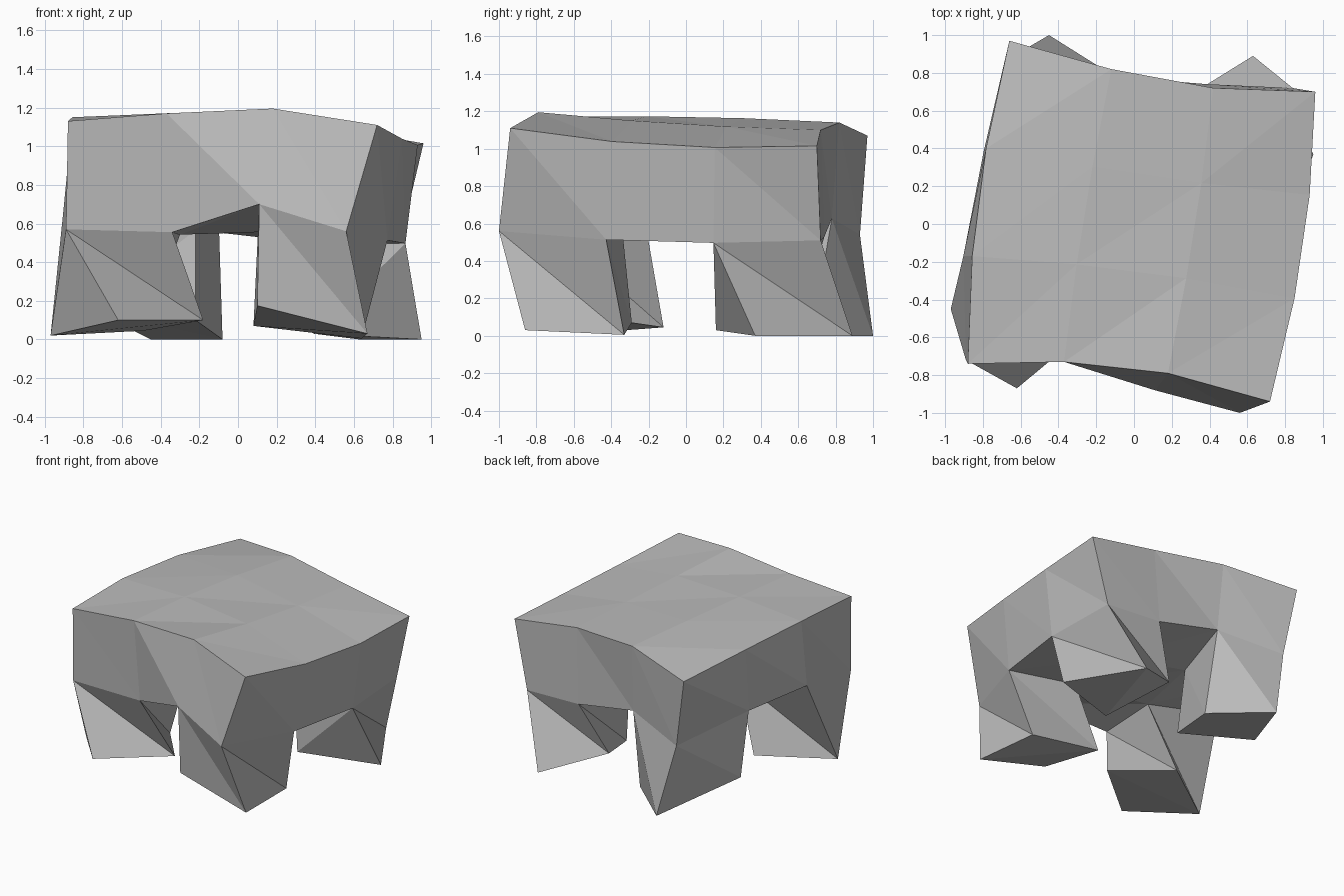
import bpy
import bmesh
from mathutils import Vector

old = bpy.data.objects.get("Cube")
if old:
    bpy.data.objects.remove(old, do_unlink=True)

# One plain grey for the whole table
grey = bpy.data.materials.new("plain grey")
grey.use_nodes = True
colour = (0.5, 0.5, 0.5, 1)
grey.diffuse_color = colour
grey.node_tree.nodes["Principled BSDF"].inputs["Base Color"].default_value = colour

bm = bmesh.new()


def loft(front, back, bulge_x, lift, tilt, sag):
    """Grid of vertices between a front and a back edge, bent outwards in the middle."""
    grid = {}
    last = len(front) - 1
    for column, (start, end) in enumerate(zip(front, back)):
        across = 2 * column / last - 1
        inner = 0 < column < last
        for row in range(last + 1):
            point = Vector(start).lerp(Vector(end), row / last)
            if 0 < row < last:
                point.x += bulge_x * across
                point.z += lift + tilt * across - (sag if inner else 0)
            grid[column, row] = bm.verts.new(point)
    return grid


def split_face(a, b, c, d):
    """Four-sided patch folded along the diagonal from a to c."""
    bm.faces.new((a, b, c))
    bm.faces.new((a, c, d))


def cell_corners(column, row):
    return [(column, row), (column + 1, row), (column + 1, row + 1), (column, row + 1)]


# Warped upper and lower surfaces of the slab
top = loft(
    [(-.88, -.74, 1.13), (-.37, -.73, 1.17), (.18, -.79, 1.195), (.72, -.94, 1.11)],
    [(-.66, .97, 1.07), (-.12, .82, 1.14), (.42, .72, 1.10), (.96, .70, 1.015)],
    bulge_x=.05, lift=0, tilt=-.04, sag=0)
under = loft(
    [(-.89, -.72, .57), (-.34, -.70, .555), (.11, -.88, .70), (.56, -1, .56)],
    [(-.57, .93, .54), (-.10, .78, .627), (.39, .74, .53), (.84, .72, .51)],
    bulge_x=.12, lift=.04, tilt=-.07, sag=.1)

# Sole corners of the four twisted legs, keyed by the slab cell they hang from
soles = {
    (0, 0): [(-.62, -.87, .10), (-.18, -.505, .10), (-.49, -.12, .045), (-.97, -.45, .02)],
    (2, 0): [(.10, -.84, .175), (.67, -.86, .03), (.64, -.33, .005), (.08, -.29, .07)],
    (2, 2): [(.39, .16, .03), (.95, .37, 0), (.63, .89, 0), (.21, .63, .16)],
    (0, 2): [(-.75, .41, .15), (-.22, .205, .10), (-.08, .67, 0), (-.45, 1, 0)],
}


def add_leg(cell, sole):
    """Twisted leg: four folded sides and a folded sole."""
    turn = 1 if cell[1] else 0
    upper = [under[key] for key in cell_corners(*cell)]
    lower = [bm.verts.new(point) for point in sole]
    upper = upper[turn:] + upper[:turn]
    lower = lower[turn:] + lower[:turn]
    for i in range(4):
        j = (i + 1) % 4
        if j:
            split_face(upper[i], upper[j], lower[j], lower[i])
        else:
            split_face(upper[j], lower[j], lower[i], upper[i])
    split_face(*reversed(lower))


# Slab top, slab underside and legs
for column in range(3):
    for row in range(3):
        keys = cell_corners(column, row)
        split_face(*[top[key] for key in keys])
        if (column, row) in soles:
            add_leg((column, row), soles[column, row])
        else:
            split_face(*[under[key] for key in reversed(keys)])

# Slab sides, walking round the rim
rim = [(i, 0) for i in range(3)] + [(3, i) for i in range(3)]
rim += [(3 - i, 3) for i in range(3)] + [(0, 3 - i) for i in range(3)]
for here, after in zip(rim, rim[1:] + rim[:1]):
    split_face(top[here], top[after], under[after], under[here])

bmesh.ops.recalc_face_normals(bm, faces=bm.faces)

mesh = bpy.data.meshes.new("warped_table")
bm.to_mesh(mesh)
bm.free()
mesh.materials.append(grey)
table = bpy.data.objects.new("warped_table", mesh)
bpy.context.collection.objects.link(table)
